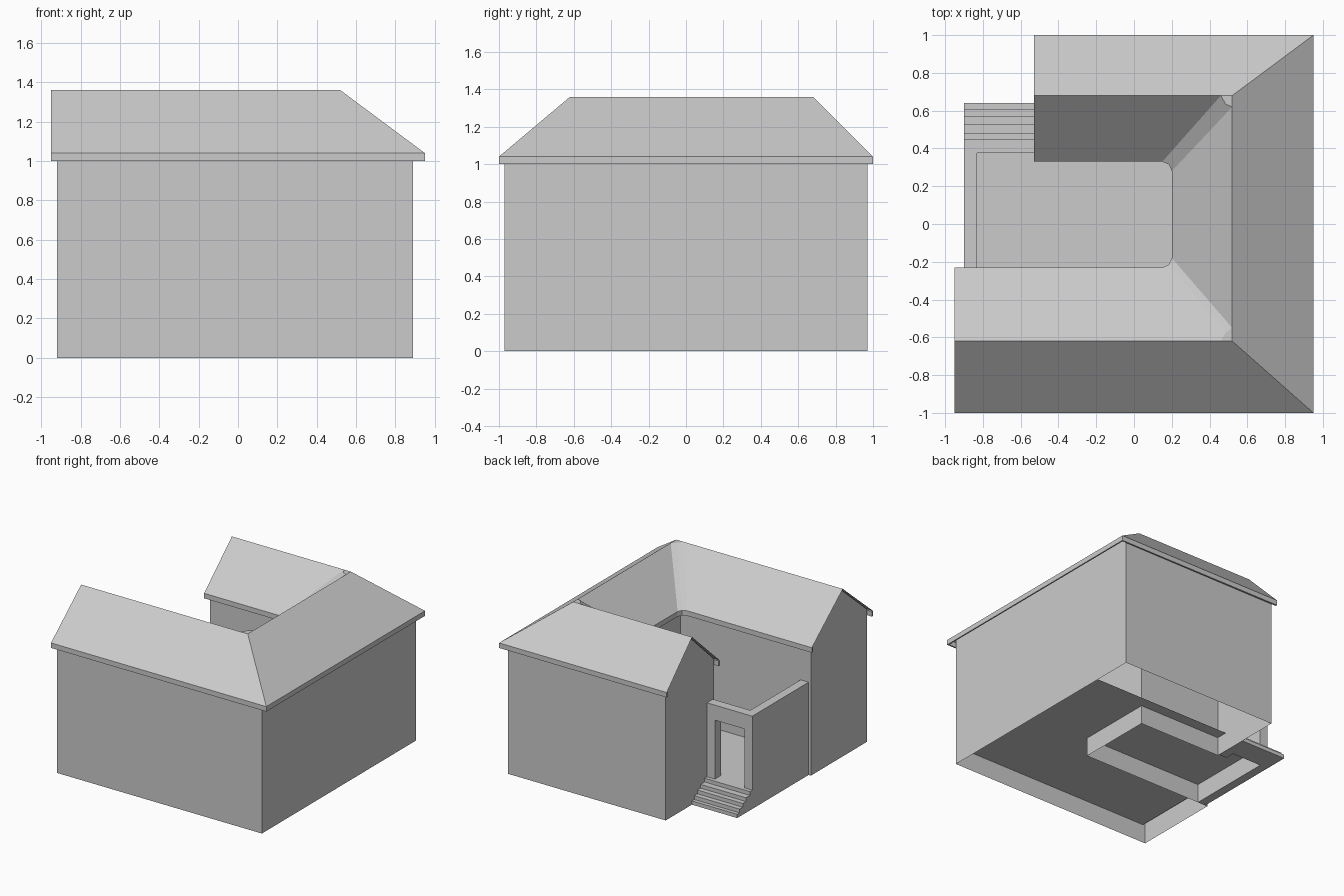
import bpy, bmesh

if "Cube" in bpy.data.objects:
    bpy.data.objects.remove(bpy.data.objects["Cube"])

EAVE, RIDGE, FASCIA = 1.04, 1.36, 1.0
FLOOR = 0.15


def make(name, verts, faces, fix=False):
    mesh = bpy.data.meshes.new(name)
    mesh.from_pydata(verts, [], faces)
    if fix:
        bm = bmesh.new()
        bm.from_mesh(mesh)
        bmesh.ops.recalc_face_normals(bm, faces=bm.faces)
        bm.to_mesh(mesh)
        bm.free()
    ob = bpy.data.objects.new(name, mesh)
    bpy.context.collection.objects.link(ob)
    return ob


def sheet(name, outline, z0, z1, closed=True):
    """Vertical sheet standing on a plan outline."""
    n = len(outline)
    verts = [(x, y, z0) for x, y in outline] + [(x, y, z1) for x, y in outline]
    count = n if closed else n - 1
    faces = [(i, (i + 1) % n, (i + 1) % n + n, i + n) for i in range(count)]
    return make(name, verts, faces)


def prism(name, profile, axis, lo, hi):
    """Solid made from a 2D profile pushed along x or y or z."""
    def place(p, t):
        q = list(p)
        q.insert(axis, t)
        return tuple(q)
    n = len(profile)
    verts = [place(p, lo) for p in profile] + [place(p, hi) for p in profile]
    faces = [(i, (i + 1) % n, (i + 1) % n + n, i + n) for i in range(n)]
    faces += [tuple(range(n)), tuple(range(n, 2 * n))]
    return make(name, verts, faces, True)


def polygons(name, polys):
    verts, faces = [], []
    for p in polys:
        faces.append(tuple(range(len(verts), len(verts) + len(p))))
        verts += p
    return make(name, verts, faces)


# U-shaped outer and courtyard walls
sheet("house_walls", [(-.92, -.97), (.89, -.97), (.89, .97), (-.5, .97),
                      (-.5, .36), (.23, .36), (.23, -.26), (-.92, -.26)], 0, 1.055)

# Gable ends above the two wing ends
for name, x, y0, yr, y1 in (("south_gable", -.92, -.97, -.62, -.26),
                            ("north_gable", -.5, .36, .68, .97)):
    make(name, [(x, y0, 1.055), (x, yr, RIDGE - .005), (x, y1, 1.055)], [(0, 2, 1)])

# Floor under the wings and courtyard
make("floor", [(-.9, -.97, FLOOR), (.89, -.97, FLOOR), (.89, .45, FLOOR), (-.9, .45, FLOOR)],
     [(0, 1, 2, 3)])


# Roof slopes
def e(x, y):
    return (x, y, EAVE)


def r(x, y):
    return (x, y, RIDGE)


polygons("roof", [
    [e(-.95, -1), e(.95, -1), r(.52, -.62), r(-.95, -.62)],
    [e(.95, -1), e(.95, 1), r(.52, .68), r(.52, -.62)],
    [e(.95, 1), e(-.53, 1), r(-.53, .68), r(.52, .68)],
    [r(-.95, -.62), r(.46, -.62), e(.15, -.23), e(-.95, -.23)],
    [r(.52, -.55), r(.52, .62), e(.2, .28), e(.2, -.18)],
    [r(.46, .68), r(-.53, .68), e(-.53, .33), e(.15, .33)],
])

# Valley strips where the inner slopes meet
for name, a, b, ta, tb, m, tm, top in (
        ("north_valley", (.15, .33), (.2, .28), (.46, .68), (.52, .62),
         (.185, .315), (.485, .635), (.52, .68)),
        ("south_valley", (.2, -.18), (.15, -.23), (.52, -.55), (.46, -.62),
         (.185, -.215), (.485, -.575), (.52, -.62))):
    polygons(name, [[e(*a), e(*m), r(*tm), r(*ta)],
                    [e(*m), e(*b), r(*tb), r(*tm)],
                    [r(*tm), r(*tb), r(*top), r(*ta)]])

# Fascia boards along the outer and courtyard eaves
for name, line in (
        ("outer_fascia", [(-.95, -1), (.95, -1), (.95, 1), (-.53, 1)]),
        ("courtyard_fascia", [(-.53, .33), (.15, .33), (.185, .315), (.2, .28),
                              (.2, -.18), (.185, -.215), (.15, -.23), (-.95, -.23)])):
    board = sheet(name, line, FASCIA, EAVE, False)
    mod = board.modifiers.new("thickness", "SOLIDIFY")
    mod.thickness = .015
    mod.offset = -1

# Low courtyard wall and its doorway
prism("courtyard_wall", [(-.9, -.26), (-.83, -.26), (-.83, .375), (-.9, .375)], 2, 0, .74)
prism("doorway_wall", [(-.9, 0), (-.83, 0), (-.83, .62), (-.57, .62), (-.57, 0),
                       (-.5, 0), (-.5, .74), (-.9, .74)], 1, .375, .45)

# Entrance steps
edges = [.64, .61, .57, .53, .48, .45]
profile = [(.45, 0), (.64, 0)]
for i in range(5):
    z = FLOOR * (i + 1) / 5
    profile += [(edges[i], z), (edges[i + 1], z)]
prism("entrance_steps", profile, 0, -.9, -.5)
